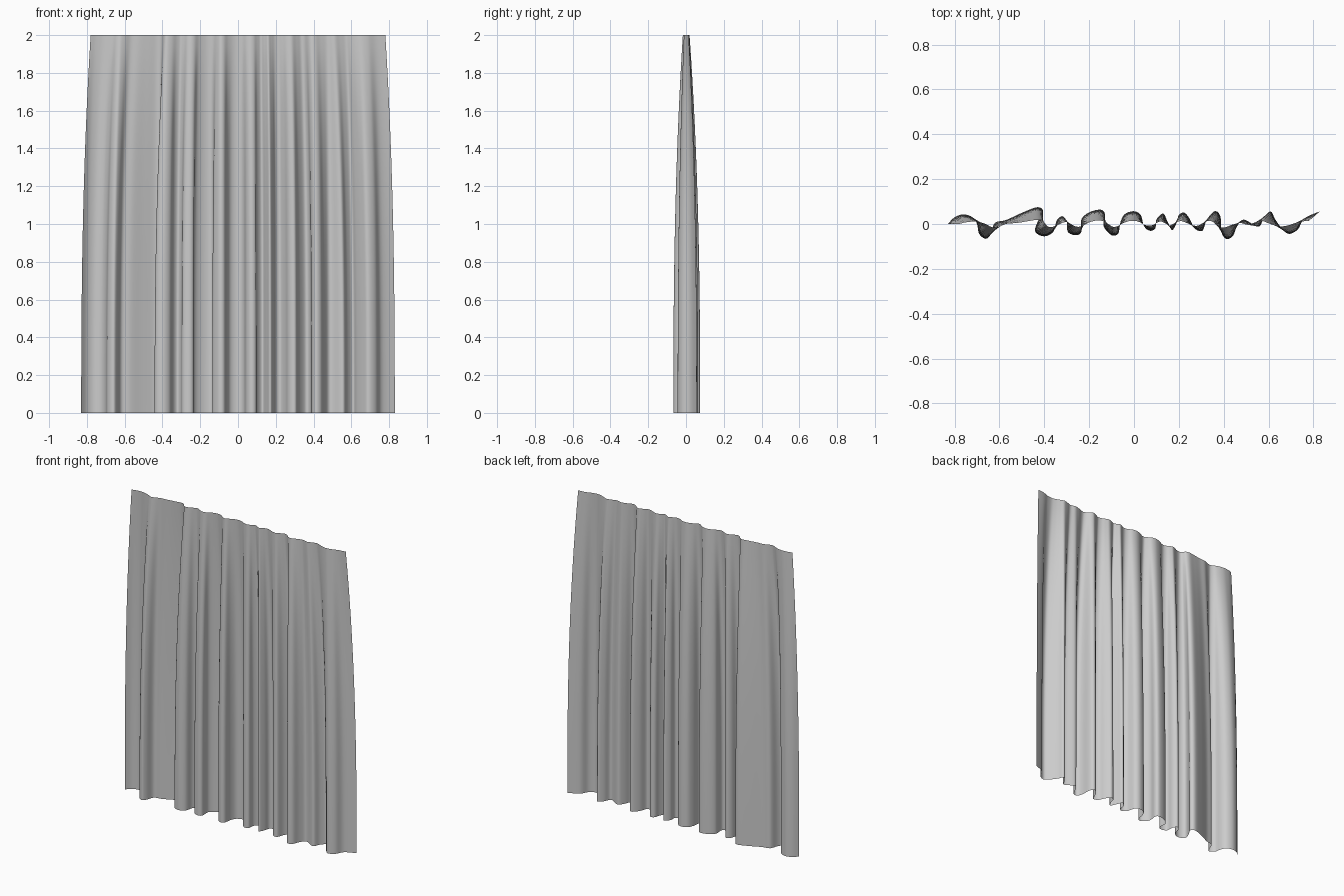
import bpy, bmesh
from mathutils import Vector

if "Cube" in bpy.data.objects:
    bpy.data.objects.remove(bpy.data.objects["Cube"])

# Hem line of the cloth seen from above (x, y)
HEM = [(-.83, 0), (-.80, .03), (-.76, .043), (-.72, .03), (-.70, 0), (-.69, -.045), (-.66, -.066),
       (-.64, -.045), (-.62, .005), (-.57, .018), (-.50, .05), (-.43, .075), (-.405, .055),
       (-.43, .01), (-.44, -.035), (-.40, -.055), (-.36, -.035), (-.345, .015), (-.32, .035),
       (-.30, .01), (-.295, -.035), (-.26, -.05), (-.235, -.035), (-.235, .02), (-.20, .052),
       (-.15, .064), (-.13, .045), (-.135, -.01), (-.10, -.05), (-.07, -.042), (-.06, .01),
       (-.04, .045), (0, .057), (.03, .04), (.045, -.01), (.07, -.03), (.095, -.02), (.10, .02),
       (.13, .047), (.15, .01), (.17, -.027), (.19, .005), (.20, .04), (.225, .05), (.25, .02),
       (.27, -.02), (.305, -.03), (.325, .02), (.36, .057), (.385, .035), (.39, -.035),
       (.41, -.066), (.44, -.055), (.46, -.01), (.49, .02), (.555, -.012), (.58, .03),
       (.61, .056), (.63, .02), (.66, -.02), (.69, -.044), (.73, -.025), (.76, .025), (.83, .057)]
SUB, ROWS, HEIGHT, TOP_SCALE = 5, 32, 2.0, 0.25


def smooth_path(pts, sub):
    """Catmull-Rom interpolation through the points."""
    p = [Vector(q) for q in pts]
    p = [p[0]] + p + [p[-1]]
    out = []
    for a, b, c, d in zip(p, p[1:], p[2:], p[3:]):
        for k in range(sub):
            t = k / sub
            out.append(0.5 * (2 * b + (c - a) * t + (2 * a - 5 * b + 4 * c - d) * t * t
                              + (3 * b - a - 3 * c + d) * t ** 3))
    return out + [p[-1]]


hem = smooth_path(HEM, SUB)
n = len(hem)

# Gathered top edge: shallow folds with the overhangs evened out
top = []
for i, v in enumerate(hem):
    w = min(10, i, n - 1 - i)
    mean = sum(q.x for q in hem[i - w:i + w + 1]) / (2 * w + 1)
    top.append(Vector((mean * 0.78 / 0.83, v.y * TOP_SCALE)))

# Sheet whose folds open out towards the hem
bm = bmesh.new()
grid = []
for r in range(ROWS + 1):
    u = r / ROWS
    f = 1 - u ** 2.5
    row = [top[i].lerp(hem[i], f) for i in range(n)]
    grid.append([bm.verts.new((p.x, p.y, u * HEIGHT)) for p in row])
for lo, hi in zip(grid, grid[1:]):
    for i in range(n - 1):
        bm.faces.new((lo[i], lo[i + 1], hi[i + 1], hi[i])).smooth = True
mesh = bpy.data.meshes.new("curtain")
bm.to_mesh(mesh)
bm.free()
curtain = bpy.data.objects.new("curtain", mesh)
bpy.context.collection.objects.link(curtain)
